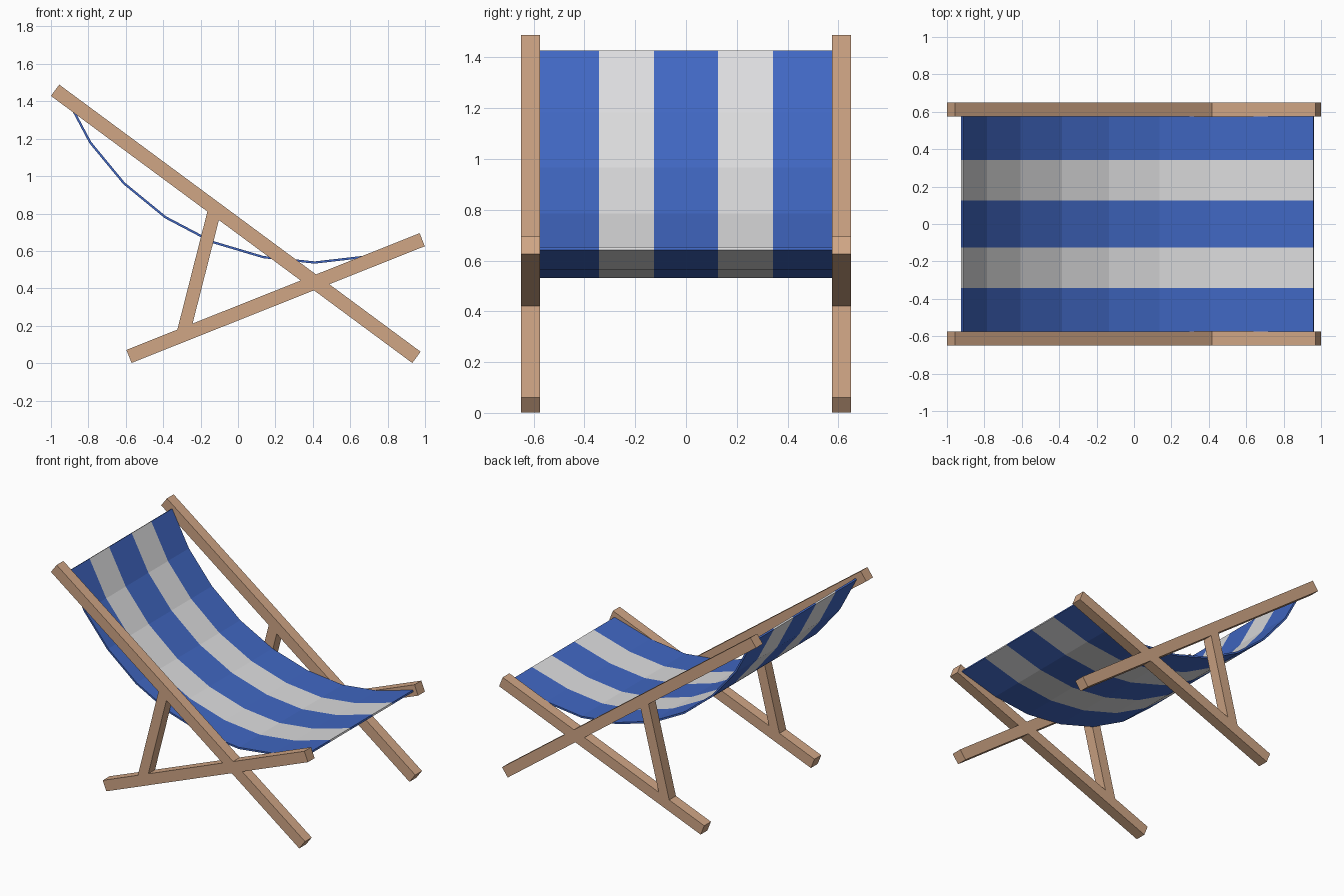
import bpy, bmesh, math
from mathutils import Vector

if "Cube" in bpy.data.objects:
    bpy.data.objects.remove(bpy.data.objects["Cube"])


def material(name, rgb):
    m = bpy.data.materials.new(name)
    m.diffuse_color = (*rgb, 1.0)
    m.use_nodes = True
    m.node_tree.nodes["Principled BSDF"].inputs["Base Color"].default_value = m.diffuse_color
    return m


wood = material("wood", (0.63, 0.38, 0.235))
blue = material("blue cloth", (0.052, 0.135, 0.54))
white = material("white cloth", (0.72, 0.72, 0.73))

T = 0.075          # square section of the timber
Y = 0.6125         # side frame centre


def make_object(name, bm, mats):
    me = bpy.data.meshes.new(name)
    bm.to_mesh(me)
    bm.free()
    for m in mats:
        me.materials.append(m)
    ob = bpy.data.objects.new(name, me)
    bpy.context.collection.objects.link(ob)
    return ob


def beam(name, a, b, y, width=T):
    """Square timber between two (x, z) points at depth y."""
    a, b = Vector((a[0], y, a[1])), Vector((b[0], y, b[1]))
    d = b - a
    bm = bmesh.new()
    bmesh.ops.create_cube(bm, size=1)
    bmesh.ops.scale(bm, vec=(d.length, T, width), verts=bm.verts)
    ob = make_object(name, bm, [wood])
    ob.location = (a + b) / 2
    ob.rotation_euler = (0, -math.atan2(d.z, d.x), 0)
    return ob


# side frames: long back rail, crossing seat rail, and prop strut
for side, s in (("front", -1), ("back", 1)):
    beam(f"{side}_long_rail", (-0.978, 1.459), (0.954, 0.031), s * Y)
    beam(f"{side}_seat_rail", (-0.583, 0.036), (0.985, 0.660), s * Y)
    beam(f"{side}_strut", (-0.290, 0.170), (-0.126, 0.815), s * Y, 0.071)

# striped sling: sagging profile swept across the width
profile = [(-0.92, 1.425), (-0.79, 1.18), (-0.61, 0.962), (-0.388, 0.78),
           (-0.137, 0.648), (0.135, 0.567), (0.41, 0.538), (0.68, 0.569),
           (0.96, 0.648)]
stripes = [-0.576, -0.343, -0.126, 0.126, 0.343, 0.576]
bm = bmesh.new()
rows = [[bm.verts.new((x, y, z)) for y in stripes] for x, z in profile]
for r0, r1 in zip(rows, rows[1:]):
    for i in range(len(stripes) - 1):
        f = bm.faces.new((r0[i], r1[i], r1[i + 1], r0[i + 1]))
        f.material_index = i % 2      # alternate blue and white
sling = make_object("cloth_sling", bm, [blue, white])
mod = sling.modifiers.new("thickness", "SOLIDIFY")
mod.thickness = 0.012
mod.offset = 0
mod.use_even_offset = True
